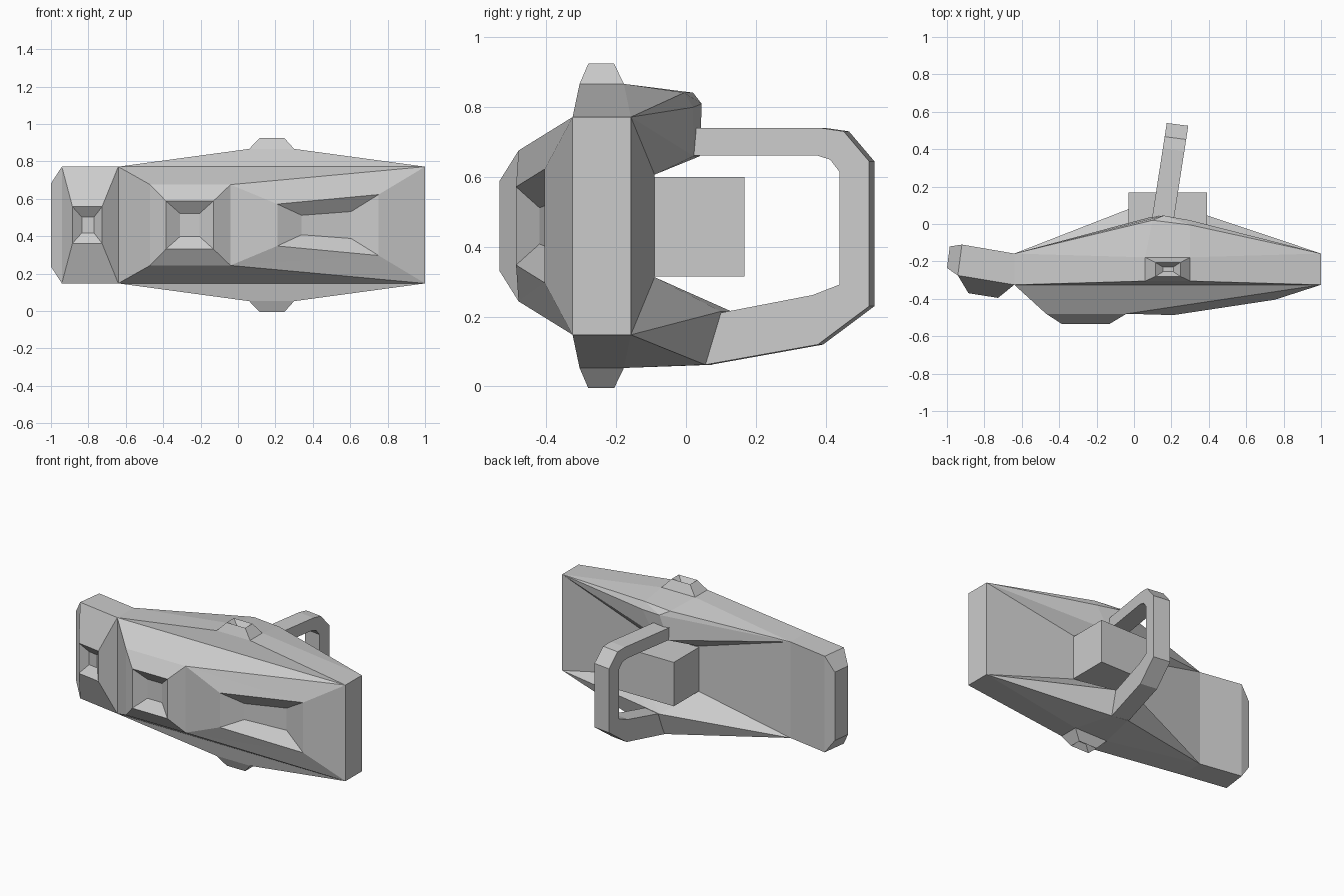
import bpy, bmesh

if "Cube" in bpy.data.objects:
    bpy.data.objects.remove(bpy.data.objects["Cube"])

C = 0.46          # mid height of the near-symmetric body


def flip(p):
    return (p[0], p[1], 2 * C - p[2])


def finish(name, bm):
    bmesh.ops.recalc_face_normals(bm, faces=bm.faces)
    me = bpy.data.meshes.new(name)
    bm.to_mesh(me)
    bm.free()
    ob = bpy.data.objects.new(name, me)
    bpy.context.collection.objects.link(ob)
    return ob


def hull(name, pts):
    bm = bmesh.new()
    vs = [bm.verts.new(p) for p in pts]
    r = bmesh.ops.convex_hull(bm, input=vs)
    junk = {v for v in r["geom_interior"] + r["geom_unused"]
            if isinstance(v, bmesh.types.BMVert) and not v.link_faces}
    bmesh.ops.delete(bm, geom=list(junk), context='VERTS')
    bmesh.ops.dissolve_limit(bm, angle_limit=0.01, verts=bm.verts, edges=bm.edges)
    return finish(name, bm)


def stack(name, rings, closed=False):
    """Bridge successive rings; cap the ends, or join last ring to first."""
    bm = bmesh.new()
    vr = [[bm.verts.new(p) for p in r] for r in rings]
    n = len(vr[0])
    pairs = list(zip(vr, vr[1:])) + ([(vr[-1], vr[0])] if closed else [])
    for a, b in pairs:
        for i in range(n):
            j = (i + 1) % n
            bm.faces.new((a[i], a[j], b[j], b[i]))
    if not closed:
        bm.faces.new(vr[0])
        bm.faces.new(vr[-1])
    return finish(name, bm)


def front_rect(x0, x1, hz, y0, y1):
    return [(x0, y0, C - hz), (x1, y1, C - hz), (x1, y1, C + hz), (x0, y0, C + hz)]


def top_rect(x0, x1, y0, y1, z):
    return [(x0, y0, z), (x1, y0, z), (x1, y1, z), (x0, y1, z)]


def both(pts):
    return pts + [flip(p) for p in pts]


# central body with raised plateaus above and below
plateau = top_rect(0.06, 0.30, -0.305, -0.178, 0.867)
panel = [(-0.03, -0.09, 0.607), (0.39, -0.09, 0.607)]
rim_back = [(-0.64, -0.158, 0.772), (1, -0.158, 0.772)]
rim_front = [(-0.64, -0.325, 0.772), (1, -0.325, 0.772)]
hull("body", both(plateau + panel + rim_back + rim_front))

# hollow studs on the top and bottom
stud = [plateau, top_rect(0.115, 0.248, -0.28, -0.206, 0.925),
        top_rect(0.155, 0.21, -0.255, -0.23, 0.89)]
stack("top_stud", stud)
stack("bottom_stud", [[flip(p) for p in r] for r in stud])

# angled end section with a hollow raised socket
hull("end_section", both([
    (-0.64, -0.158, 0.772), (-0.64, -0.325, 0.772),
    (-0.92, -0.11, 0.772), (-0.942, -0.275, 0.772),
    (-0.985, -0.12, 0.682), (-1, -0.235, 0.682)]))
stack("end_socket", [front_rect(-0.942, -0.64, 0.312, -0.275, -0.325),
                     front_rect(-0.885, -0.727, 0.098, -0.37, -0.395),
                     front_rect(-0.835, -0.77, 0.042, -0.335, -0.345)])

# faceted front shell with a long scoop
half = {"L": rim_front[0], "R": rim_front[1],
        "A": (-0.47, -0.48, 0.676), "B": (-0.04, -0.48, 0.676),
        "S": (0.21, -0.487, 0.572), "T": (0.752, -0.405, 0.623),
        "I": (0.34, -0.42, 0.512), "J": (0.605, -0.365, 0.532)}
bm = bmesh.new()
v = {}
for k, p in half.items():
    v[k] = bm.verts.new(p)
    v[k.lower()] = bm.verts.new(flip(p))
for f in ("LAB", "LBR", "BST", "BTR", "SIJT"):
    bm.faces.new([v[k] for k in f])
    bm.faces.new([v[k.lower()] for k in f])
for k, m in ("LA", "AB", "BS", "SI", "IJ", "JT", "TR", "LR"):
    bm.faces.new((v[k], v[m], v[m.lower()], v[k.lower()]))
finish("front_shell", bm)

# hollow socket on the front shell
stack("front_socket", [front_rect(-0.47, -0.04, 0.216, -0.48, -0.48),
                       front_rect(-0.385, -0.132, 0.128, -0.535, -0.535),
                       front_rect(-0.31, -0.205, 0.062, -0.487, -0.487)])

# rear block
hull("rear_block", [(x, y, z) for x in (-0.03, 0.39)
                    for y in (-0.2, 0.168) for z in (0.315, 0.6)])

# tapered roots carrying the handle
hull("upper_handle_root", rim_back + plateau[2:] + panel + [
    (0.10, 0.02, 0.842), (0.30, -0.005, 0.842), (0.16, 0.045, 0.81),
    (0.30, 0.02, 0.80), (0.10, 0.04, 0.66), (0.215, 0.022, 0.66)])
hull("lower_handle_root", [flip(p) for p in rim_back + plateau[2:] + panel] + [
    (0.215, 0.042, 0.20), (0.22, 0.055, 0.062), (0.23, 0.10, 0.215),
    (0.10, 0.13, 0.215), (0.11, 0.075, 0.062)])

# slanted handle loop: outer and inner outlines as (y, z)
outer = [(0.0, 0.74), (0.39, 0.74), (0.452, 0.731), (0.525, 0.645),
         (0.525, 0.23), (0.378, 0.12), (0.055, 0.062)]
inner = [(0.0, 0.662), (0.375, 0.662), (0.413, 0.65), (0.44, 0.615),
         (0.44, 0.292), (0.363, 0.262), (0.042, 0.20)]


def side(p, left):
    x = 0.215 + 0.155 * (p[0] - 0.04)
    return (x - 0.115, p[0] + 0.015, p[1]) if left else (x, p[0], p[1])


stack("handle", [[side(o, False), side(o, True), side(i, True), side(i, False)]
                 for o, i in zip(outer, inner)])
